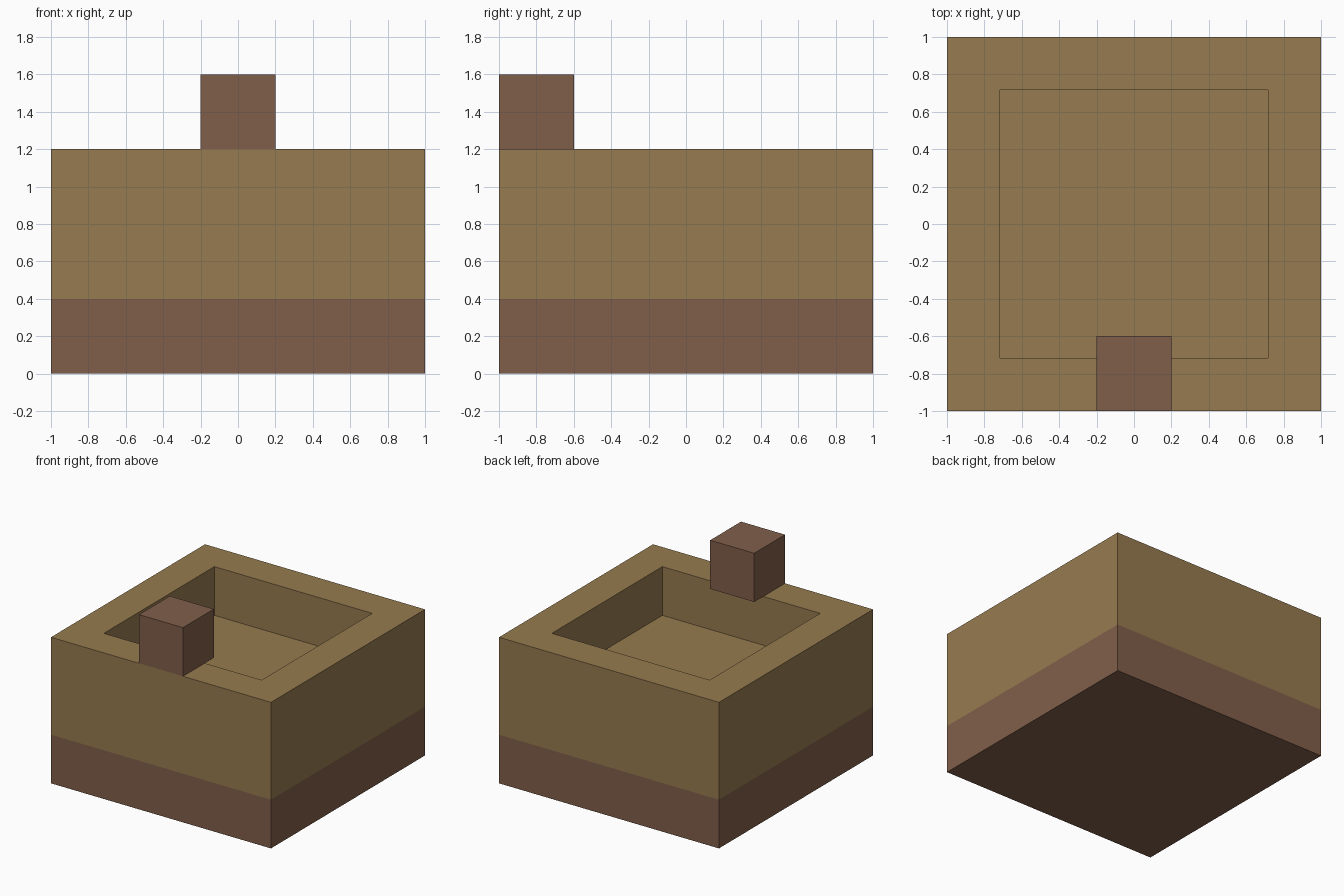
import bpy
import bmesh
from mathutils import Vector

default_cube = bpy.data.objects.get("Cube")
if default_cube:
    bpy.data.objects.remove(default_cube, do_unlink=True)


def make_material(name, rgb):
    linear = [(((c / 255) + 0.055) / 1.055) ** 2.4 for c in rgb] + [1]
    mat = bpy.data.materials.new(name)
    mat.use_nodes = True
    mat.diffuse_color = linear
    bsdf = mat.node_tree.nodes["Principled BSDF"]
    bsdf.inputs["Base Color"].default_value = linear
    bsdf.inputs["Roughness"].default_value = 0.9
    return mat


def box(bm, low, high):
    low, high = Vector(low), Vector(high)
    verts = bmesh.ops.create_cube(bm, size=1)["verts"]
    for v in verts:
        v.co = (low + high) / 2 + v.co * (high - low)


def finish(bm, name, materials):
    mesh = bpy.data.meshes.new(name)
    bm.to_mesh(mesh)
    bm.free()
    for mat in materials:
        mesh.materials.append(mat)
    obj = bpy.data.objects.new(name, mesh)
    bpy.context.collection.objects.link(obj)
    return obj


tan = make_material("tan", (151, 123, 80))
brown = make_material("brown", (129, 95, 74))

BAND, RIM, WALL, DEPTH = 0.4, 1.2, 0.4, 0.4

# Body: block split at the lower band, with a square recess sunk in the top
bm = bmesh.new()
box(bm, (-1, -1, 0), (1, 1, RIM))
bmesh.ops.bisect_plane(bm, geom=bm.verts[:] + bm.edges[:] + bm.faces[:],
                       plane_co=(0, 0, BAND), plane_no=(0, 0, 1))
top = max(bm.faces, key=lambda f: f.calc_center_median().z)
bmesh.ops.inset_region(bm, faces=[top], thickness=WALL)
pit = bmesh.ops.extrude_face_region(bm, geom=[top])
pit_verts = [g for g in pit["geom"] if isinstance(g, bmesh.types.BMVert)]
bmesh.ops.translate(bm, verts=pit_verts, vec=(0, 0, -DEPTH))
if top.is_valid:
    bmesh.ops.delete(bm, geom=[top], context="FACES_ONLY")
bmesh.ops.recalc_face_normals(bm, faces=bm.faces[:])

# Lower band and underside are brown
for face in bm.faces:
    face.material_index = int(face.calc_center_median().z < BAND)
finish(bm, "hollow_body", [tan, brown])

# Front post standing on the rim
bm = bmesh.new()
box(bm, (-0.2, -1, RIM), (0.2, -0.6, RIM + 0.4))
finish(bm, "front_post", [brown])
